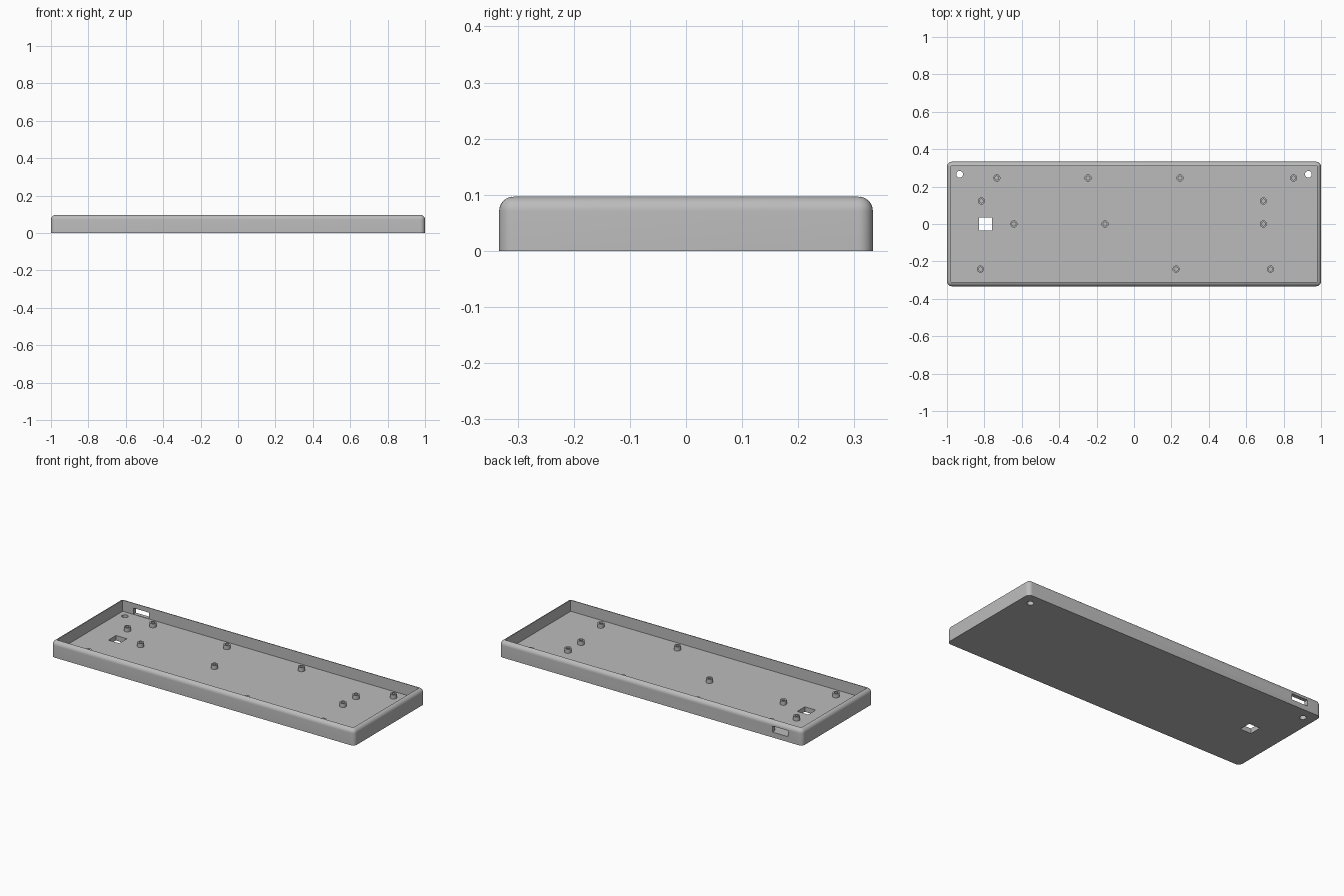
import bpy, bmesh, math
from mathutils import Matrix

if "Cube" in bpy.data.objects:
    bpy.data.objects.remove(bpy.data.objects["Cube"])

HALF_X, HALF_Y, HEIGHT = 1.0, 0.333, 0.097
WALL, FLOOR, ROUND = 0.0225, 0.03, 0.026

grey = bpy.data.materials.new("case grey")
grey.use_nodes = True
grey.diffuse_color = (0.5, 0.5, 0.5, 1)
grey.node_tree.nodes["Principled BSDF"].inputs["Base Color"].default_value = (0.5, 0.5, 0.5, 1)


def make(name, bm):
    bmesh.ops.recalc_face_normals(bm, faces=bm.faces)
    mesh = bpy.data.meshes.new(name)
    bm.to_mesh(mesh)
    bm.free()
    mesh.materials.append(grey)
    obj = bpy.data.objects.new(name, mesh)
    bpy.context.collection.objects.link(obj)
    return obj


def box(bm, x, y, z):
    """Add a box spanning the three (low, high) ranges."""
    size = [b - a for a, b in (x, y, z)]
    mid = [(a + b) / 2 for a, b in (x, y, z)]
    bmesh.ops.create_cube(bm, size=1, matrix=Matrix.Translation(mid) @ Matrix.Diagonal((*size, 1)))


def smooth(obj):
    bpy.ops.object.select_all(action="DESELECT")
    obj.select_set(True)
    bpy.context.view_layer.objects.active = obj
    bpy.ops.object.shade_smooth_by_angle(angle=math.radians(35))


def cut(target, cutter):
    mod = target.modifiers.new(cutter.name, "BOOLEAN")
    mod.operation, mod.solver, mod.object = "DIFFERENCE", "EXACT", cutter
    bpy.context.view_layer.objects.active = target
    bpy.ops.object.modifier_apply(modifier=mod.name)
    bpy.data.objects.remove(cutter)


# Tray body: rounded upright corners and rim, sharp flat base
bm = bmesh.new()
box(bm, (-HALF_X, HALF_X), (-HALF_Y, HALF_Y), (0, HEIGHT))
rounded = [e for e in bm.edges if max(v.co.z for v in e.verts) > 0.01]
bmesh.ops.bevel(bm, geom=rounded, offset=ROUND, segments=8, profile=0.5, affect="EDGES")
tray = make("tray", bm)

# Inner cavity
bm = bmesh.new()
box(bm, (WALL - HALF_X, HALF_X - WALL), (WALL - HALF_Y, HALF_Y - WALL), (FLOOR, 0.2))
cut(tray, make("cavity_cutter", bm))

# Square floor opening, cable port in the back wall, two round corner holes
bm = bmesh.new()
box(bm, (-0.83, -0.758), (-0.036, 0.036), (-0.05, 0.05))
box(bm, (-0.907, -0.803), (0.3, 0.4), (0.032, 0.068))
for x in (-0.932, 0.932):
    bmesh.ops.create_cone(bm, cap_ends=True, segments=32, radius1=0.018, radius2=0.018,
                          depth=0.1, matrix=Matrix.Translation((x, 0.266, 0)))
cut(tray, make("opening_cutter", bm))
smooth(tray)

# Hollow screw posts, grouped by row: y -> x positions
rows = {
    0.246: (-0.733, -0.246, 0.246, 0.853),
    0.123: (-0.816, 0.692),
    0.0: (-0.642, -0.155, 0.692),
    -0.241: (-0.821, 0.225, 0.73),
}
profile = [(0.019, FLOOR - 0.002), (0.019, FLOOR + 0.024), (0.01, FLOOR + 0.024), (0.01, FLOOR - 0.002)]
for y, xs in rows.items():
    for x in xs:
        bm = bmesh.new()
        verts = [bm.verts.new((r, 0, z)) for r, z in profile]
        edges = [bm.edges.new(pair) for pair in zip(verts, verts[1:] + verts[:1])]
        bmesh.ops.spin(bm, geom=verts + edges, cent=(0, 0, 0), axis=(0, 0, 1),
                       angle=math.tau, steps=32, use_merge=True)
        bmesh.ops.remove_doubles(bm, verts=bm.verts, dist=0.0001)
        post = make("screw_post", bm)
        post.location = (x, y, 0)
        smooth(post)
